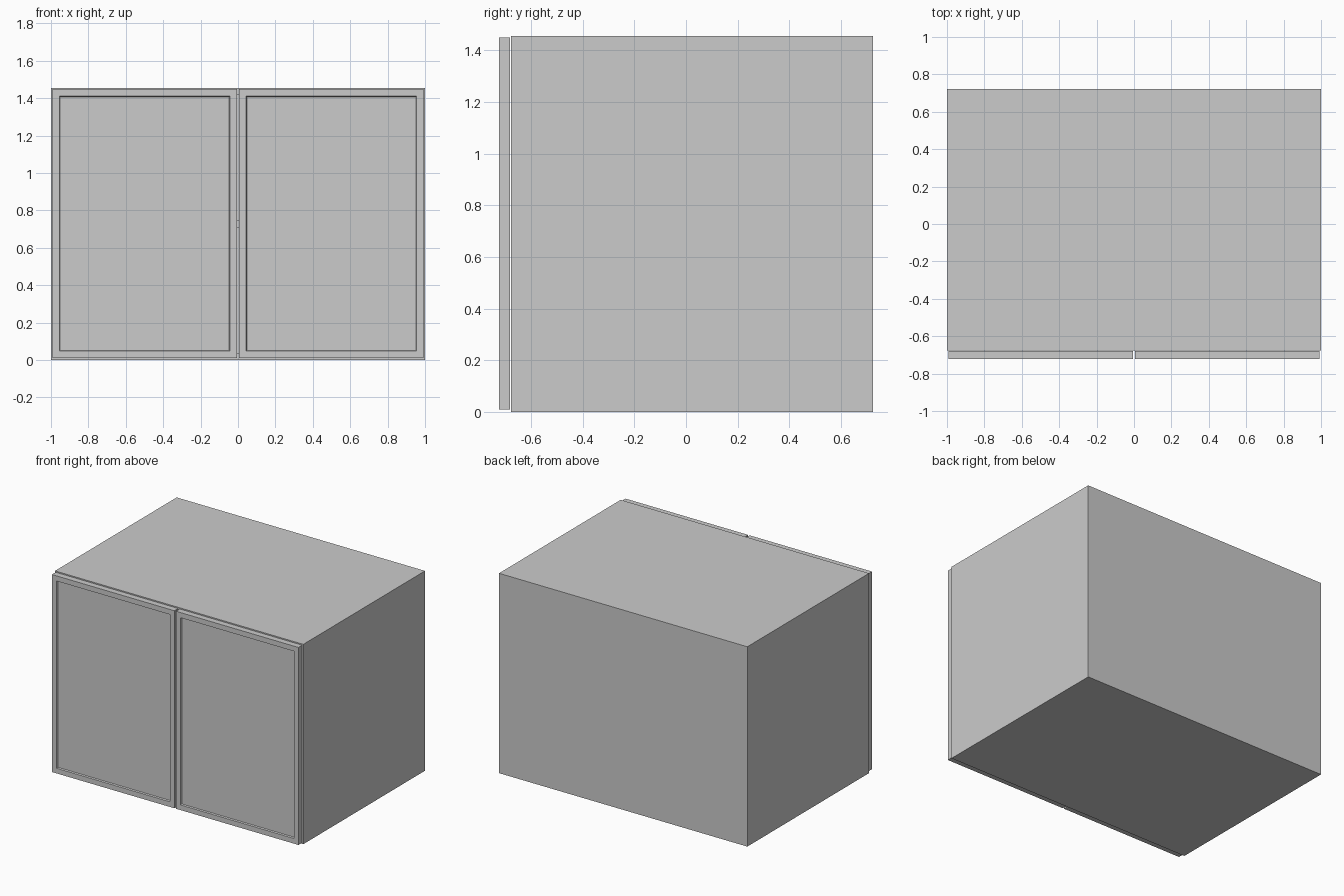
import bpy, bmesh

if "Cube" in bpy.data.objects:
    bpy.data.objects.remove(bpy.data.objects["Cube"])

W, H = 1.0, 1.455            # half width, height
FRONT, BACK = -0.677, 0.723  # carcass depth range
T = 0.036                    # board thickness


def mesh_object(name, bm):
    mesh = bpy.data.meshes.new(name)
    bm.to_mesh(mesh)
    bm.free()
    obj = bpy.data.objects.new(name, mesh)
    bpy.context.collection.objects.link(obj)
    return obj


def box_bm(x, y, z):
    bm = bmesh.new()
    bmesh.ops.create_cube(bm, size=1)
    for v in bm.verts:
        v.co = [r[0] if c < 0 else r[1] for c, r in zip(v.co, (x, y, z))]
    return bm


def board(name, x, y, z):
    return mesh_object(name, box_bm(x, y, z))


def door(name, x0, x1):
    # Slab with a framed, slightly recessed front panel
    bm = box_bm((x0, x1), (-0.723, -0.68), (0.01, 1.448))
    bm.normal_update()
    face = [f for f in bm.faces if f.normal.y < -0.9]
    bmesh.ops.inset_region(bm, faces=face, thickness=0.053)
    bmesh.ops.inset_region(bm, faces=face, thickness=0.006, depth=0)
    for v in face[0].verts:
        v.co.y += 0.01
    return mesh_object(name, bm)


# Carcass: the back board covers the left side's edge and butts the right side
board("left_side", (-W, -W + T), (FRONT, BACK - T), (0, H))
board("right_side", (W - T, W), (FRONT, BACK), (0, H))
board("back_panel", (-W, W - T), (BACK - T, BACK), (0, H))

# Bottom, middle shelf and top
for name, z in (("bottom_panel", 0), ("shelf", (H - T) / 2), ("top_panel", H - T)):
    board(name, (-W + T, W - T), (FRONT, BACK - T), (z, z + T))

# Pair of doors with a narrow centre gap
door("left_door", -0.993, -0.006)
door("right_door", 0.006, 0.993)
